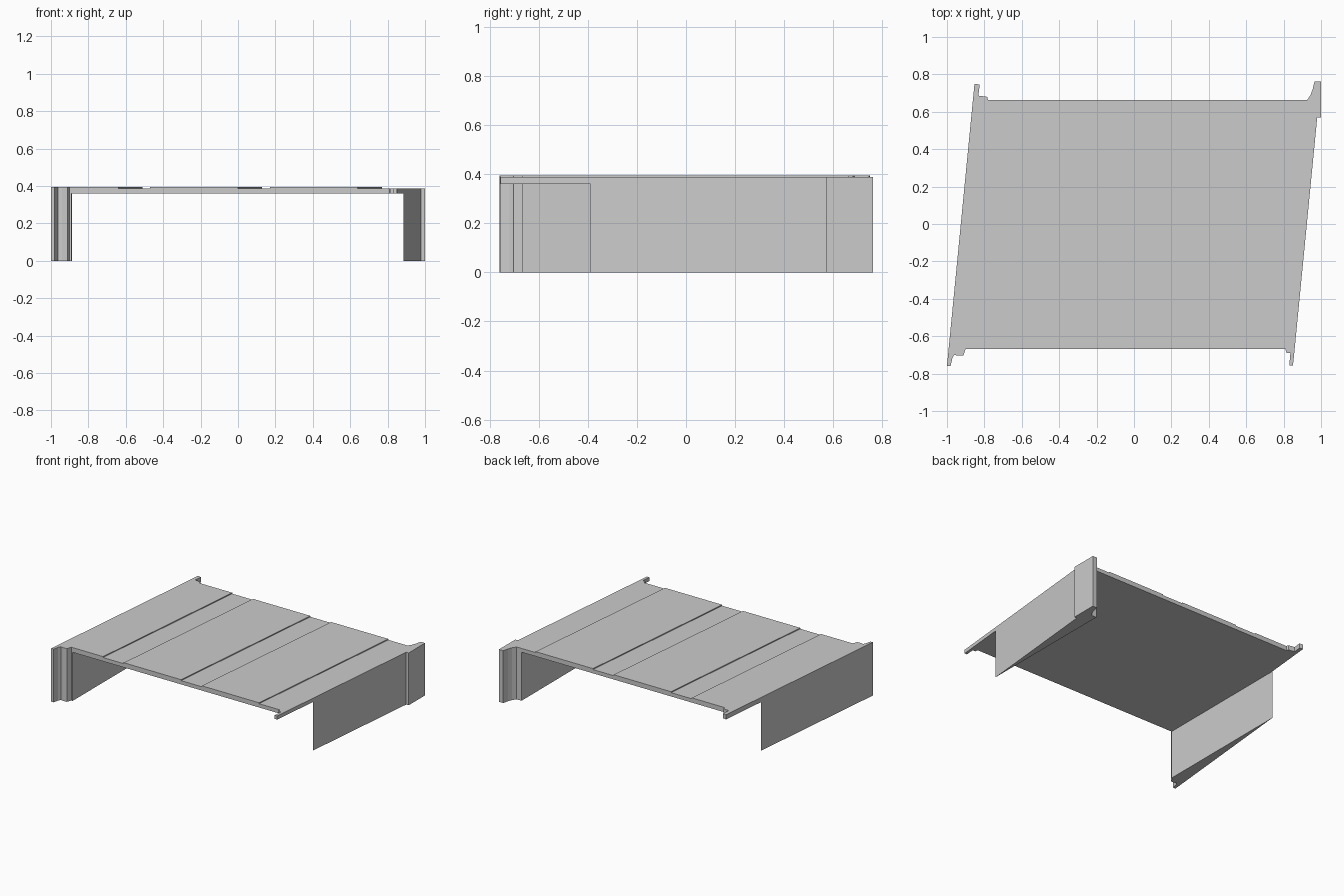
import bpy, bmesh

if "Cube" in bpy.data.objects:
    bpy.data.objects.remove(bpy.data.objects["Cube"])

K = 0.0975                      # plan skew: x shift per unit y
Y0, Y1 = -0.667, 0.662          # front and back faces of the deck
BOT, LOW, TOP = 0.36, 0.388, 0.395


def edge(x, y):
    """x of a skewed line that passes through x at the deck front."""
    return x + (y - Y0) * K


def loft(name, ring_a, ring_b):
    """Closed solid between two matching rings of 3D points."""
    bm = bmesh.new()
    a = [bm.verts.new(p) for p in ring_a]
    b = [bm.verts.new(p) for p in ring_b]
    bm.faces.new(a)
    bm.faces.new(b[::-1])
    for i in range(len(a)):
        j = (i + 1) % len(a)
        bm.faces.new((a[j], a[i], b[i], b[j]))
    bmesh.ops.recalc_face_normals(bm, faces=bm.faces)
    mesh = bpy.data.meshes.new(name)
    bm.to_mesh(mesh)
    bm.free()
    obj = bpy.data.objects.new(name, mesh)
    bpy.context.collection.objects.link(obj)
    return obj


def prism(name, outline, z0, z1):
    return loft(name, [(x, y, z0) for x, y in outline],
                [(x, y, z1) for x, y in outline])


L, R = -0.991, 0.859            # deck sides at the front face

# Deck slab with shallow recessed strips running along the skew
profile = [(L, BOT), (L, TOP)]
for drop, rise in ((-0.64, -0.47), (0.0, 0.17)):
    profile += [(drop, TOP), (drop, LOW), (rise, LOW), (rise, TOP)]
profile += [(0.64, TOP), (0.64, LOW), (R, LOW), (R, BOT)]
loft("deck", [(x, Y0, z) for x, z in profile],
     [(edge(x, Y1), Y1, z) for x, z in profile])

# Moulded corner ends, in plan
front_left = [(-0.90, Y0), (-0.912, -0.702), (-0.94, -0.704), (-0.962, -0.70),
              (-0.972, -0.72), (-0.98, -0.758), (-1.0, -0.76), (L, Y0)]
back_right = [(0.925, Y1), (0.943, 0.688), (0.955, 0.72), (0.965, 0.762),
              (1.0, 0.762), (1.0, 0.57), (edge(R, 0.57), 0.57), (edge(R, Y1), Y1)]
front_right = [(0.81, Y0), (0.813, -0.688), (0.836, -0.69), (0.83, -0.756),
               (0.85, -0.756), (R, Y0)]
back_left = [(-0.78, Y1), (-0.785, 0.68), (-0.832, 0.686), (-0.825, 0.745),
             (edge(L, 0.75), 0.75), (edge(L, Y1), Y1)]
prism("front_left_deck_end", front_left, BOT, TOP)
prism("back_right_deck_end", back_right, BOT, LOW)
prism("front_right_deck_end", front_right, BOT, LOW)
prism("back_left_deck_end", back_left, BOT, TOP)

# Wedge-shaped abutment walls: skewed outer face, straight inner face
prism("left_abutment",
      [(-0.889, Y0)] + front_left + [(edge(L, 0.39), 0.39)], 0, BOT)
prism("right_abutment",
      [(0.885, Y1)] + back_right[:-1] + [(edge(R, -0.39), -0.39)], 0, BOT)
